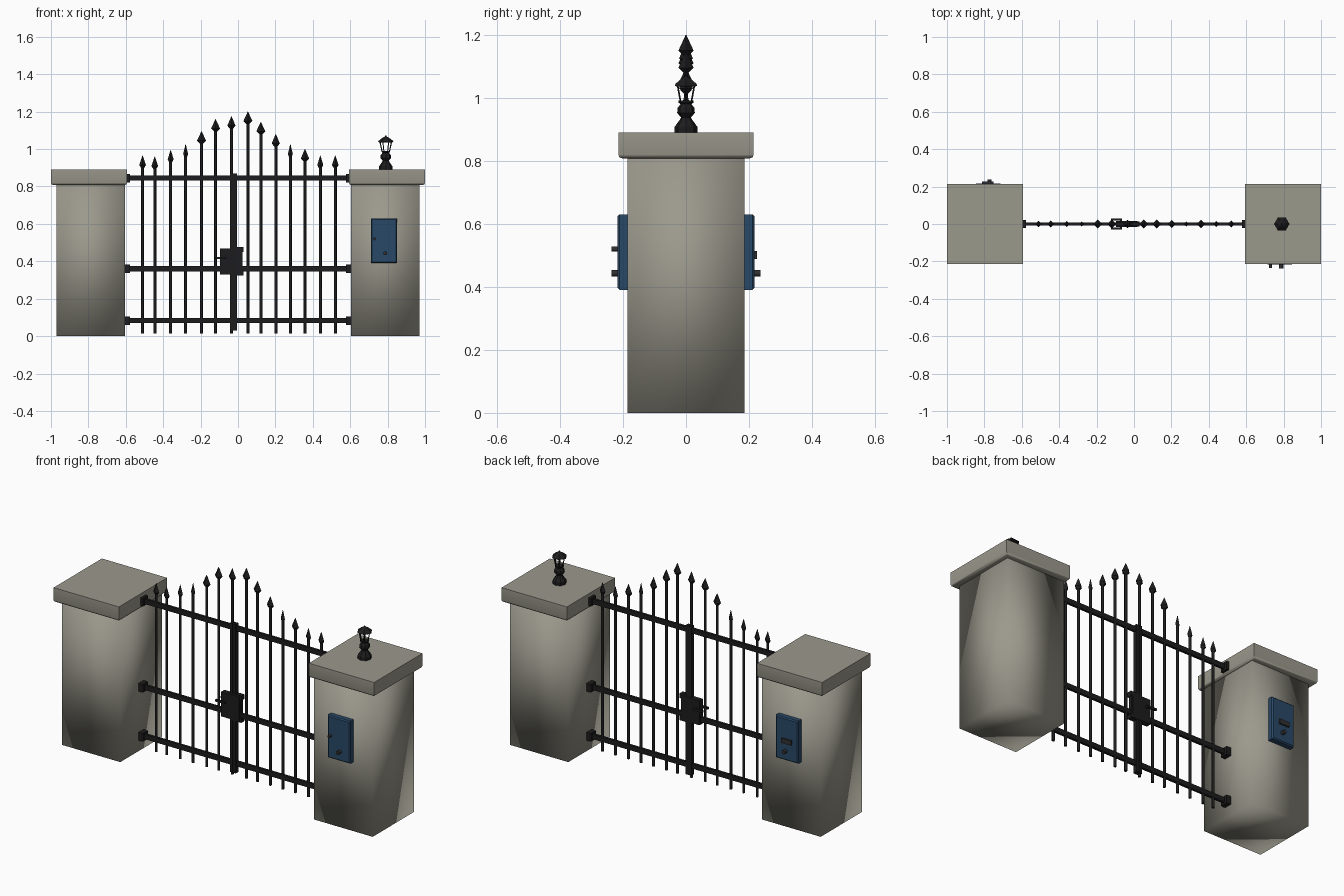
import bpy, bmesh, math
from mathutils import Matrix, Vector

if "Cube" in bpy.data.objects:
    bpy.data.objects.remove(bpy.data.objects["Cube"])


def mat(name, c):
    m = bpy.data.materials.new(name)
    m.diffuse_color = (*c, 1)
    m.use_nodes = True
    m.node_tree.nodes["Principled BSDF"].inputs["Base Color"].default_value = m.diffuse_color
    return m


STONE = mat("stone", (0.33, 0.32, 0.265))
IRON = mat("black iron", (0.012, 0.012, 0.013))
BLUE = mat("blue panel", (0.022, 0.065, 0.135))
STEEL = mat("dark steel", (0.03, 0.03, 0.033))


def finish(name, bm, m, smooth=None):
    bmesh.ops.recalc_face_normals(bm, faces=bm.faces)
    me = bpy.data.meshes.new(name)
    bm.to_mesh(me)
    bm.free()
    me.materials.append(m)
    ob = bpy.data.objects.new(name, me)
    bpy.context.collection.objects.link(ob)
    if smooth:
        bpy.ops.object.select_all(action='DESELECT')
        ob.select_set(True)
        bpy.context.view_layer.objects.active = ob
        bpy.ops.object.shade_smooth_by_angle(angle=math.radians(smooth))
    return ob


def box(bm, x0, x1, y0, y1, z0, z1):
    M = Matrix.Translation(((x0 + x1) / 2, (y0 + y1) / 2, (z0 + z1) / 2))
    M = M @ Matrix.Diagonal((x1 - x0, y1 - y0, z1 - z0, 1))
    return bmesh.ops.create_cube(bm, size=1, matrix=M)['verts']


def lathe(bm, x, y, prof, n, axis='Z', z=0):
    """Stack of n-sided rings (radius, height), capped at both ends."""
    R = Matrix.Rotation(math.radians(90), 3, 'X') if axis == 'Y' else Matrix.Identity(3)
    rings = [[bm.verts.new(Vector((x, y, z)) + R @ Vector((r * math.cos(2 * math.pi * i / n),
              r * math.sin(2 * math.pi * i / n), h))) for i in range(n)] for r, h in prof]
    for a, b in zip(rings, rings[1:]):
        for i in range(n):
            bm.faces.new((a[i], a[(i + 1) % n], b[(i + 1) % n], b[i]))
    bm.faces.new(rings[0])
    bm.faces.new(rings[-1])


# Stone pillars and caps
for s, side in ((-1, "left"), (1, "right")):
    bm = bmesh.new()
    box(bm, *sorted((s * 0.605, s * 0.97)), -0.185, 0.185, 0, 0.815)
    finish(side + "_pillar", bm, STONE, 120)
    bm = bmesh.new()
    box(bm, *sorted((s * 0.593, s)), -0.215, 0.215, 0.808, 0.89)
    low = [e for e in bm.edges if all(v.co.z < 0.85 for v in e.verts)]
    bmesh.ops.bevel(bm, geom=low, offset=0.012, segments=2, profile=0.5, affect='EDGES')
    finish(side + "_pillar_cap", bm, STONE, 60)

# Blue control panels: front of right pillar, back of left pillar
for s, side in ((-1, "front"), (1, "back")):
    cx = -s * 0.78
    bm = bmesh.new()
    box(bm, cx - 0.07, cx + 0.07, *sorted((s * 0.18, s * 0.217)), 0.39, 0.63)
    edge = [e for e in bm.edges if all(abs(v.co.y) > 0.2 for v in e.verts)]
    bmesh.ops.bevel(bm, geom=edge, offset=0.006, segments=1, affect='EDGES')
    finish(side + "_panel", bm, BLUE)
    bm = bmesh.new()
    lathe(bm, cx + 0.007, 0, [(0.011, -s * 0.21), (0.011, -s * 0.237)], 10, 'Y', 0.443)
    if s < 0:
        lathe(bm, cx - 0.05, 0, [(0.008, 0.21), (0.008, 0.236)], 10, 'Y', 0.52)
    else:
        box(bm, cx - 0.032, cx + 0.028, 0.21, 0.226, 0.488, 0.514)
    finish(side + "_panel_knobs", bm, STEEL, 40)

# Rails and hinge blocks
rails, hinges = bmesh.new(), bmesh.new()
for z in (0.083, 0.36, 0.845):
    box(rails, -0.6, 0.6, -0.007, 0.007, z - 0.014, z + 0.014)
    for s in (-1, 1):
        box(hinges, *sorted((s * 0.578, s * 0.607)), -0.022, 0.022, z - 0.023, z + 0.023)
finish("rails", rails, IRON)
finish("hinge_blocks", hinges, IRON)

# Upright bars with spear heads: x, top, head radius
BARS = [(-0.51, 0.965, 0.018), (-0.445, 0.96, 0.018), (-0.36, 0.995, 0.016), (-0.28, 1.025, 0.013),
        (-0.195, 1.095, 0.024), (-0.12, 1.16, 0.024), (-0.035, 1.175, 0.022), (0.053, 1.2, 0.024),
        (0.122, 1.145, 0.024), (0.202, 1.08, 0.022), (0.28, 1.025, 0.013), (0.358, 1.0, 0.022),
        (0.44, 0.965, 0.016), (0.52, 0.965, 0.018)]
bars, heads = bmesh.new(), bmesh.new()
for x, top, r in BARS:
    lathe(bars, x, 0, [(0.008, 0.015), (0.008, top - 0.05)], 6)
    lathe(heads, x, 0, [(0.008, top - 0.066), (r, top - 0.05), (0.001, top)], 4)
finish("upright_bars", bars, IRON, 65)
finish("spear_heads", heads, IRON)

# Centre posts where the two leaves meet
bm = bmesh.new()
for x in (-0.042, -0.023):
    box(bm, x, x + 0.017, -0.012, 0.012, 0.03, 0.87)
finish("centre_posts", bm, IRON)

# Lock case with lever handles on both sides
bm = bmesh.new()
box(bm, -0.095, 0.018, -0.015, 0.015, 0.33, 0.468)
for z in (0.34, 0.465):
    box(bm, -0.04, 0.03, -0.013, 0.013, z - 0.015, z + 0.012)
box(bm, 0.0, 0.025, -0.01, 0.01, 0.34, 0.46)
finish("lock_case", bm, IRON)
bm = bmesh.new()
for s in (-1, 1):
    box(bm, -0.075, -0.063, *sorted((s * 0.01, s * 0.03)), 0.412, 0.424)
    box(bm, -0.122, -0.063, *sorted((s * 0.02, s * 0.03)), 0.412, 0.424)
finish("lever_handles", bm, IRON)

# Lantern on the right pillar: base, open cage, roof
LX = 0.79
bm = bmesh.new()
lathe(bm, LX, 0, [(0.036, 0.888), (0.036, 0.908), (0.02, 0.93), (0.016, 0.938), (0.028, 0.952),
                  (0.027, 0.968), (0.017, 0.98), (0.024, 0.985), (0.024, 0.991)], 8)
finish("lantern_base", bm, IRON)
bm = bmesh.new()
for i in range(6):
    a = math.pi / 3 * i
    lo, hi = [Vector((LX + r * math.cos(a), r * math.sin(a), z)) for r, z in ((0.02, 0.988), (0.031, 1.04))]
    d = hi - lo
    bmesh.ops.create_cone(bm, cap_ends=True, segments=4, radius1=0.003, radius2=0.003, depth=d.length,
                          matrix=Matrix.Translation((lo + hi) / 2) @ d.to_track_quat('Z', 'Y').to_matrix().to_4x4())
finish("lantern_cage", bm, IRON)
bm = bmesh.new()
lathe(bm, LX, 0, [(0.034, 1.036), (0.041, 1.038), (0.039, 1.044), (0.018, 1.06), (0.006, 1.066), (0.002, 1.073)], 6)
finish("lantern_roof", bm, IRON)
